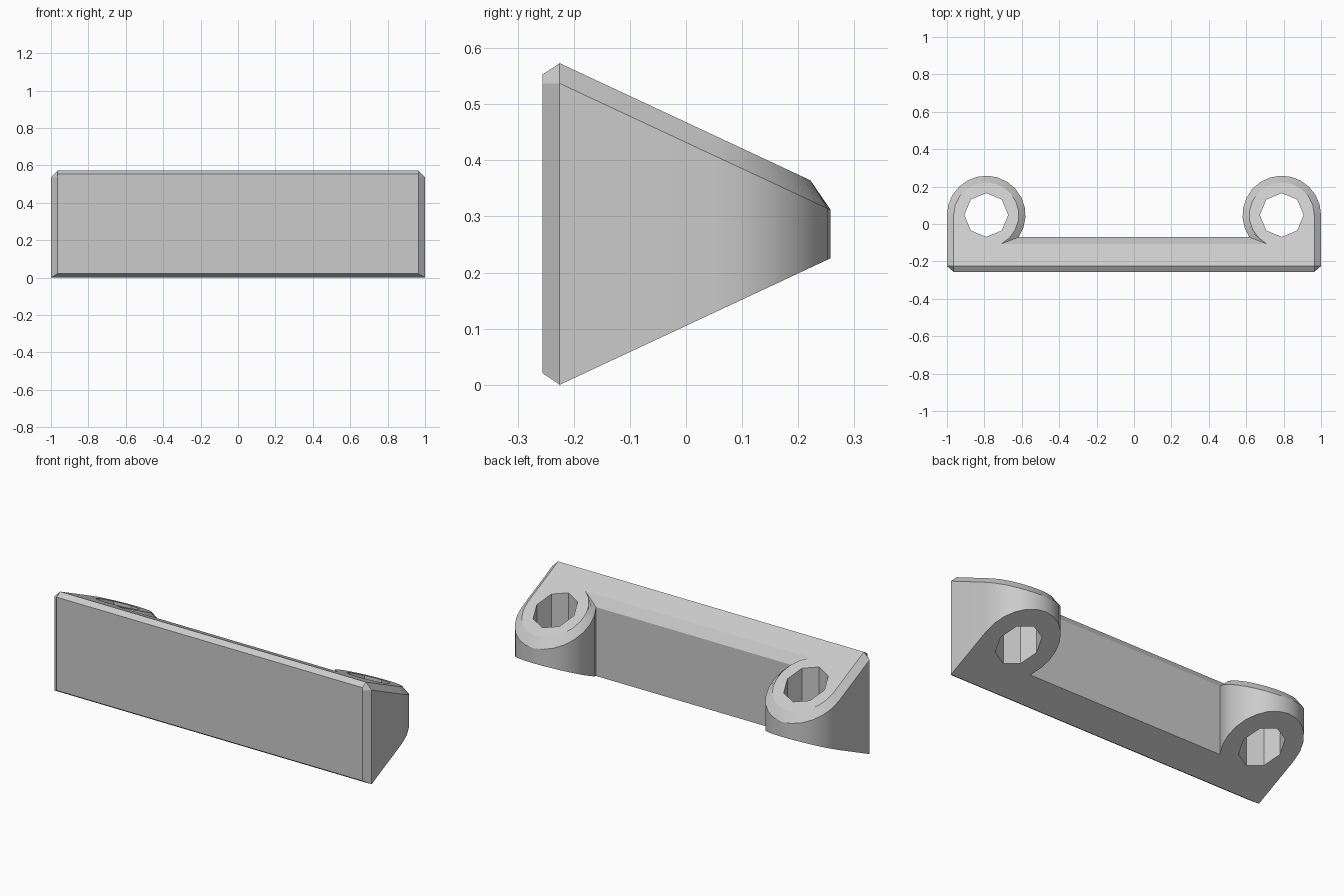
import bpy, bmesh, math

cube = bpy.data.objects.get("Cube")
if cube:
    bpy.data.objects.remove(cube, do_unlink=True)

# Main dimensions
LUG_X, LUG_Y, LUG_R = 0.79, 0.048, 0.21
HOLE_R = 0.117
FRONT, BACK = -0.225, -0.07
CHAMFER = 0.036
ARC_STEPS = 14

grey = bpy.data.materials.new("plain grey")
grey.use_nodes = True
colour = (0.6, 0.6, 0.6, 1)
grey.diffuse_color = colour
grey.node_tree.nodes["Principled BSDF"].inputs["Base Color"].default_value = colour


def top(y):
    return 0.573 - 0.467 * (y - FRONT)


def bottom(y):
    return 0.467 * (y - FRONT)


def outline(inset):
    """Plan of the bar and its two round lugs, shrunk by inset."""
    r = LUG_R - inset
    end = math.pi + math.asin((LUG_Y - BACK + inset) / r)
    half = [(LUG_X + r, FRONT)]
    for i in range(ARC_STEPS + 1):
        a = end * i / ARC_STEPS
        half.append((LUG_X + r * math.cos(a), LUG_Y + r * math.sin(a)))
    return half + [(-x, y) for x, y in reversed(half)]


def make_object(name, bm):
    bmesh.ops.recalc_face_normals(bm, faces=bm.faces)
    mesh = bpy.data.meshes.new(name)
    bm.to_mesh(mesh)
    bm.free()
    mesh.materials.append(grey)
    obj = bpy.data.objects.new(name, mesh)
    bpy.context.collection.objects.link(obj)
    return obj


# Wedge-shaped body: base ring, wall ring, and inset ring for the top chamfer
bm = bmesh.new()
outer, inner = outline(0), outline(CHAMFER)
rings = [
    [bm.verts.new((x, y, bottom(y))) for x, y in outer],
    [bm.verts.new((x, y, top(y) - CHAMFER)) for x, y in outer],
    [bm.verts.new((x, y, top(y))) for x, y in inner],
]
for low, high in zip(rings, rings[1:]):
    for i in range(len(low) - 1):
        bm.faces.new((low[i], low[i + 1], high[i + 1], high[i]))
bm.faces.new(rings[0])
bm.faces.new(rings[2])

# Front plate with chamfered border
rim = [ring[0] for ring in rings] + [ring[-1] for ring in reversed(rings)]
lim = 1 - CHAMFER
face = [bm.verts.new((max(-lim, min(lim, v.co.x)), FRONT - 0.031,
                      max(0.021, min(0.553, v.co.z)))) for v in rim]
for i in range(len(rim)):
    j = (i + 1) % len(rim)
    bm.faces.new((rim[i], rim[j], face[j], face[i]))
bm.faces.new(face)
bmesh.ops.remove_doubles(bm, verts=bm.verts, dist=0.0001)
bracket = make_object("bracket_body", bm)

# Eight-sided holes through both lugs
for side in (-1, 1):
    bm = bmesh.new()
    bmesh.ops.create_cone(bm, cap_ends=True, segments=8, radius1=HOLE_R,
                          radius2=HOLE_R, depth=2)
    bmesh.ops.translate(bm, verts=bm.verts, vec=(side * LUG_X, LUG_Y, 0.3))
    cutter = make_object("hole_cutter", bm)
    cutter.hide_render = True
    mod = bracket.modifiers.new("hole", 'BOOLEAN')
    mod.operation = 'DIFFERENCE'
    mod.solver = 'EXACT'
    mod.object = cutter
    bpy.context.view_layer.objects.active = bracket
    bpy.ops.object.modifier_apply(modifier=mod.name)
    bpy.data.objects.remove(cutter, do_unlink=True)

# Smooth lug walls, crisp chamfers and hole facets
bpy.ops.object.select_all(action='DESELECT')
bracket.select_set(True)
bpy.context.view_layer.objects.active = bracket
bpy.ops.object.shade_smooth_by_angle(angle=math.radians(30))
